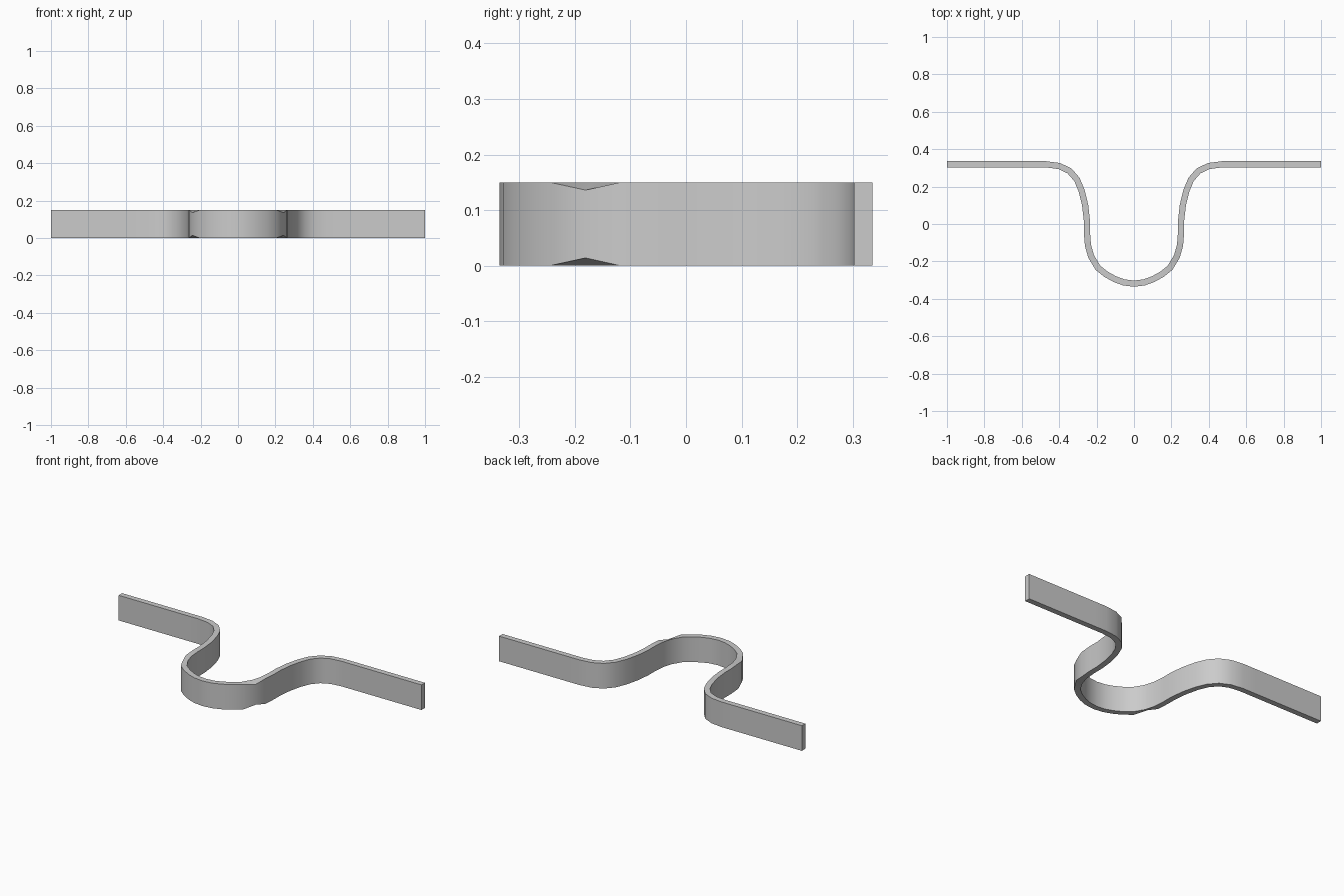
import bpy, bmesh
from mathutils import Vector

if "Cube" in bpy.data.objects:
    bpy.data.objects.remove(bpy.data.objects["Cube"])

HEIGHT, HALF_T, PINCH = 0.15, 0.0165, 0.014

# right half of the strip's centre line, from the bottom of the loop outwards
half = [(0, -.319), (.055, -.312), (.102, -.295), (.149, -.269), (.193, -.234),
        (.229, -.174), (.246, -.115), (.252, -.04), (.252, .02), (.261, .1),
        (.28, .178), (.305, .238), (.345, .284), (.40, .31), (.47, .319),
        (.55, .319), (1, .319)]
path = [Vector((-x, y)) for x, y in half[:0:-1]] + [Vector(p) for p in half]
mid = len(half) - 1
pinched = {mid - 5, mid + 5}

bm = bmesh.new()
rings = []
for i, p in enumerate(path):
    # mitred offset direction at each point of the path
    a = (p - path[i - 1]).normalized() if i else Vector((1, 0))
    b = (path[i + 1] - p).normalized() if i < len(path) - 1 else Vector((1, 0))
    t = (a + b).normalized()
    n = Vector((t.y, -t.x)) * (HALF_T / max(t.dot(a), 0.5))
    dz = PINCH if i in pinched else 0     # outer edge narrows at two stations
    o, q = p + n, p - n
    rings.append([bm.verts.new(c) for c in (
        (o.x, o.y, dz), (o.x, o.y, HEIGHT - dz),
        (q.x, q.y, HEIGHT), (q.x, q.y, 0))])

# skin between cross-sections, then end caps
for r, s in zip(rings, rings[1:]):
    for k in range(4):
        m = (k + 1) % 4
        bm.faces.new((r[k], r[m], s[m], s[k]))
bm.faces.new(rings[0])
bm.faces.new(rings[-1][::-1])
bmesh.ops.recalc_face_normals(bm, faces=bm.faces)

mesh = bpy.data.meshes.new("bent_strip")
bm.to_mesh(mesh)
bm.free()
strip = bpy.data.objects.new("bent_strip", mesh)
bpy.context.collection.objects.link(strip)
bpy.context.view_layer.objects.active = strip
strip.select_set(True)
bpy.ops.object.shade_smooth_by_angle(angle=0.6)
